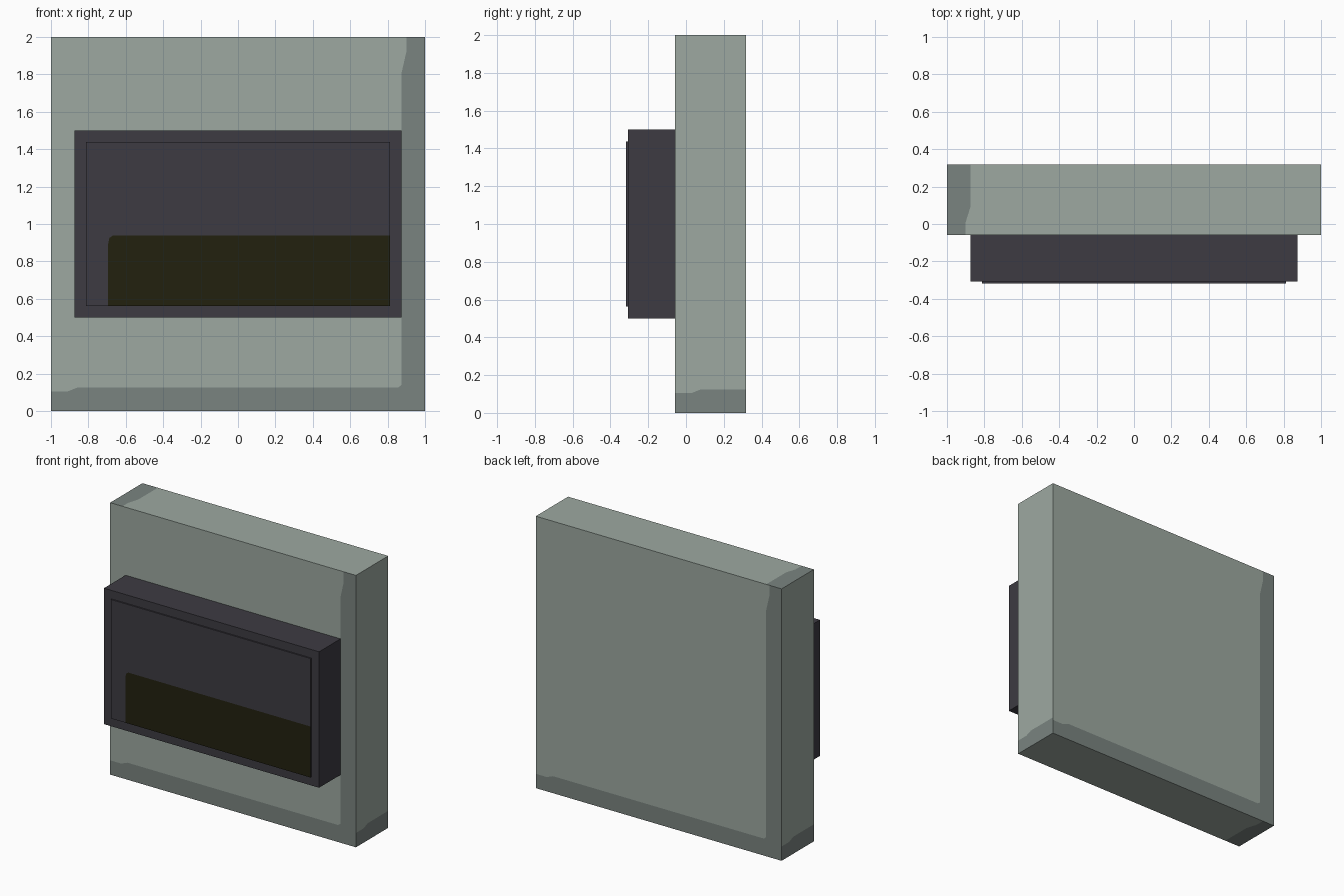
import bpy, bmesh
from mathutils import Vector

cube = bpy.data.objects.get("Cube")
if cube:
    bpy.data.objects.remove(cube, do_unlink=True)


def material(name, hex_code):
    """Flat material from an sRGB hex code, converted to linear."""
    srgb = [int(hex_code[i:i + 2], 16) / 255 for i in (0, 2, 4)]
    color = [((c + 0.055) / 1.055) ** 2.4 for c in srgb] + [1]
    mat = bpy.data.materials.new(name)
    mat.use_nodes = True
    mat.diffuse_color = color
    bsdf = mat.node_tree.nodes["Principled BSDF"]
    bsdf.inputs["Base Color"].default_value = color
    bsdf.inputs["Roughness"].default_value = 0.9
    return mat


sage = material("pale sage", "9DA9A1")
shade = material("dark sage", "7A8480")
charcoal = material("charcoal", "3D3B42")
olive = material("dark olive", "22210F")


def finish(bm, name, mats, location=(0, 0, 0)):
    mesh = bpy.data.meshes.new(name)
    bm.to_mesh(mesh)
    bm.free()
    for mat in mats:
        mesh.materials.append(mat)
    obj = bpy.data.objects.new(name, mesh)
    obj.location = location
    bpy.context.collection.objects.link(obj)
    return obj


def split_face(bm, seam, main, accent, place):
    """Two flat faces that meet along a seam: main colour and accent colour."""
    verts = [bm.verts.new(place(*p)) for p in seam]
    faces = []
    for index, corners in enumerate((main, accent)):
        face = bm.faces.new(verts + [bm.verts.new(place(*p)) for p in corners])
        face.material_index = index
        face.normal_update()
        faces.append(face)
    return faces


# Slab: each side has a darker worn border, repeated on the opposite side
W, D, H = 1, 0.1875, 1
bm = bmesh.new()
wide_seam = [(-W, -0.895), (-0.91, -0.895), (-0.86, -0.875), (0.855, -0.875),
             (0.875, -0.86), (0.875, 0.81), (0.9, 0.92), (0.9, H)]
end_seam = [(-D, -0.895), (-0.1, -0.895), (-0.05, -0.875), (D, -0.875)]
top_seam = [(-0.9, -D), (-0.9, -0.12), (-0.875, -0.04), (-0.875, D)]
for s in (1, -1):
    split_face(bm, wide_seam, [(-W, H)], [(W, H), (W, -H), (-W, -H)],
               lambda u, v: (s * u, -s * D, v))
    split_face(bm, end_seam, [(D, H), (-D, H)], [(D, -H), (-D, -H)],
               lambda u, v: (s * W, s * u, v))
    split_face(bm, top_seam, [(W, D), (W, -D)], [(-W, D), (-W, -D)],
               lambda u, v: (u, s * v, s * H))
for face in bm.faces:
    if face.normal.dot(face.calc_center_median()) < 0:
        face.normal_flip()
bmesh.ops.remove_doubles(bm, verts=bm.verts[:], dist=0.0001)
finish(bm, "wall_slab", [sage, shade], (0, 0.13, 1))

# Housing box standing out from the slab
bm = bmesh.new()
bmesh.ops.create_cube(bm, size=1)
bmesh.ops.scale(bm, vec=(1.75, 0.25, 1), verts=bm.verts[:])
finish(bm, "housing", [charcoal], (0, -0.1825, 1))

# Thin front panel with an olive area cut into its face
bm = bmesh.new()
X, LOW, HIGH = 0.8125, 0.5625, 1.4375
panel_seam = [(-0.695, LOW), (-0.695, 0.89), (-0.688, 0.925),
              (-0.67, 0.9375), (X, 0.9375)]
faces = split_face(bm, panel_seam, [(X, HIGH), (-X, HIGH), (-X, LOW)],
                   [(X, LOW)], lambda u, v: (u, -0.3075, v))
extruded = bmesh.ops.extrude_face_region(bm, geom=faces)["geom"]
bmesh.ops.translate(bm, vec=Vector((0, -0.01, 0)),
                    verts=[g for g in extruded if isinstance(g, bmesh.types.BMVert)])
bmesh.ops.recalc_face_normals(bm, faces=bm.faces[:])
for face in bm.faces:
    # Front faces point along -y; the thin rim stays charcoal
    if abs(face.normal.y) < 0.5:
        face.material_index = 0
    elif face.normal.y > 0:
        face.normal_flip()
finish(bm, "front_panel", [charcoal, olive])
